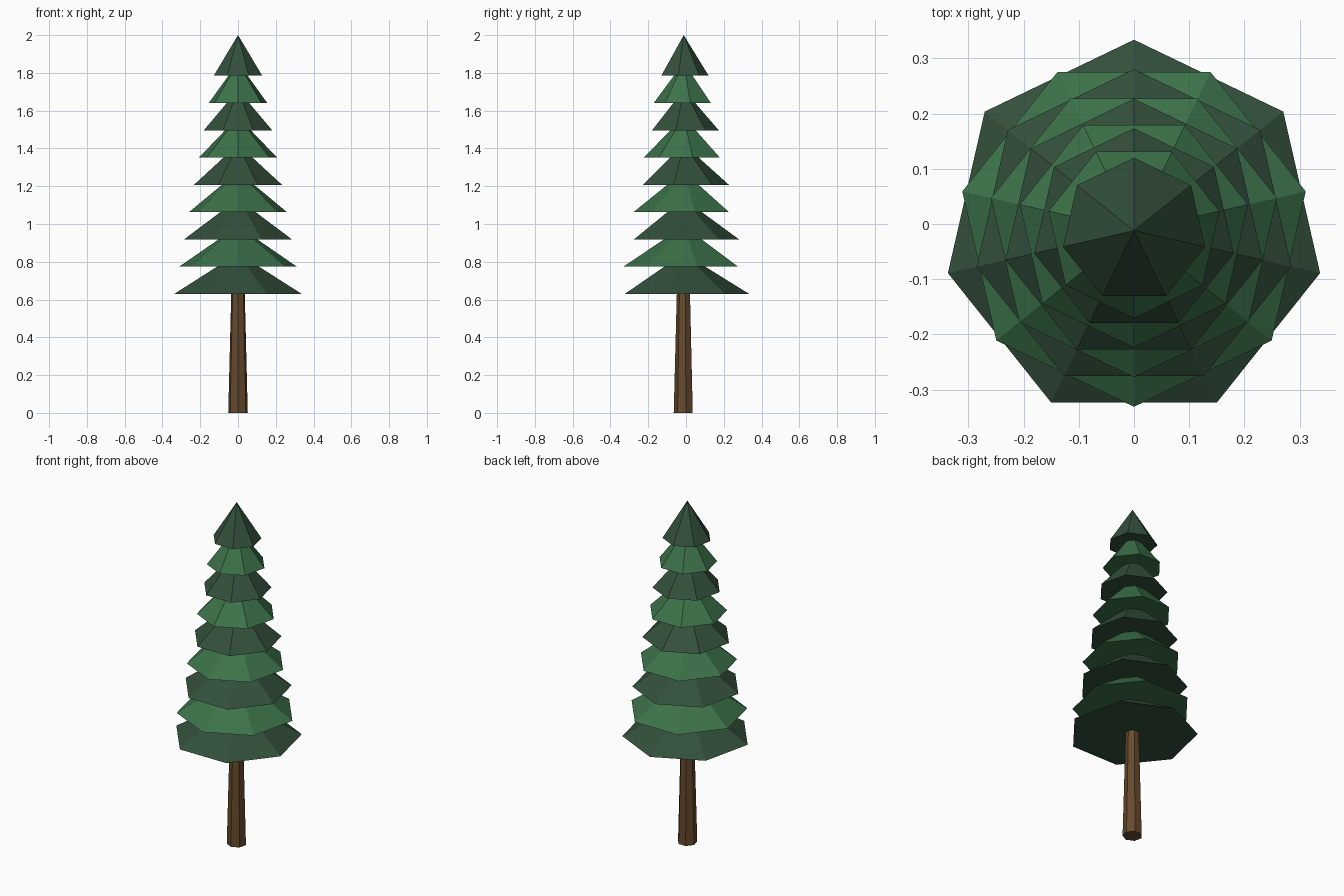
import bpy
import bmesh
import math

cube = bpy.data.objects.get("Cube")
if cube:
    bpy.data.objects.remove(cube, do_unlink=True)

SIDES = 7
AXIS_Y = -0.012  # a seven-sided ring is off-centre along y


def material(name, rgb):
    mat = bpy.data.materials.new(name)
    mat.use_nodes = True
    mat.diffuse_color = (*rgb, 1)
    bsdf = mat.node_tree.nodes["Principled BSDF"]
    bsdf.inputs["Base Color"].default_value = (*rgb, 1)
    bsdf.inputs["Roughness"].default_value = 0.9
    return mat


def add_cone(name, mat, z, height, base, top, corner_side):
    """Flat-shaded cone with one corner pointing to +y (1) or -y (-1)."""
    bm = bmesh.new()

    def ring(radius, level):
        verts = []
        for i in range(SIDES):
            a = math.tau * i / SIDES + corner_side * math.pi / 2
            verts.append(bm.verts.new((radius * math.cos(a), radius * math.sin(a), level)))
        return verts

    low = ring(base, 0)
    bm.faces.new(low[::-1])
    high = ring(top, height) if top else [bm.verts.new((0, 0, height))] * SIDES
    if top:
        bm.faces.new(high)
    for i in range(SIDES):
        j = (i + 1) % SIDES
        corners = [low[i], low[j], high[j]]
        if top:
            corners.append(high[i])
        bm.faces.new(corners)
    mesh = bpy.data.meshes.new(name)
    bm.to_mesh(mesh)
    bm.free()
    mesh.materials.append(mat)
    obj = bpy.data.objects.new(name, mesh)
    obj.location = (0, AXIS_Y, z)
    bpy.context.collection.objects.link(obj)


bark = material("bark_brown", (0.133, 0.068, 0.026))
dark = material("dark_green", (0.033, 0.080, 0.044))
light = material("light_green", (0.045, 0.168, 0.067))

# Tapered trunk, ending inside the lowest tier
add_cone("trunk", bark, 0, 0.7, 0.053, 0.035, -1)

# Nine foliage tiers, alternating in colour and direction
TIERS = 9
for n in range(TIERS):
    t = n / (TIERS - 1)
    even = n % 2 == 0
    add_cone(f"foliage_tier_{n + 1}", dark if even else light,
             0.63 + 1.155 * t, 0.215, 0.346 - 0.214 * t, 0, 1 if even else -1)
